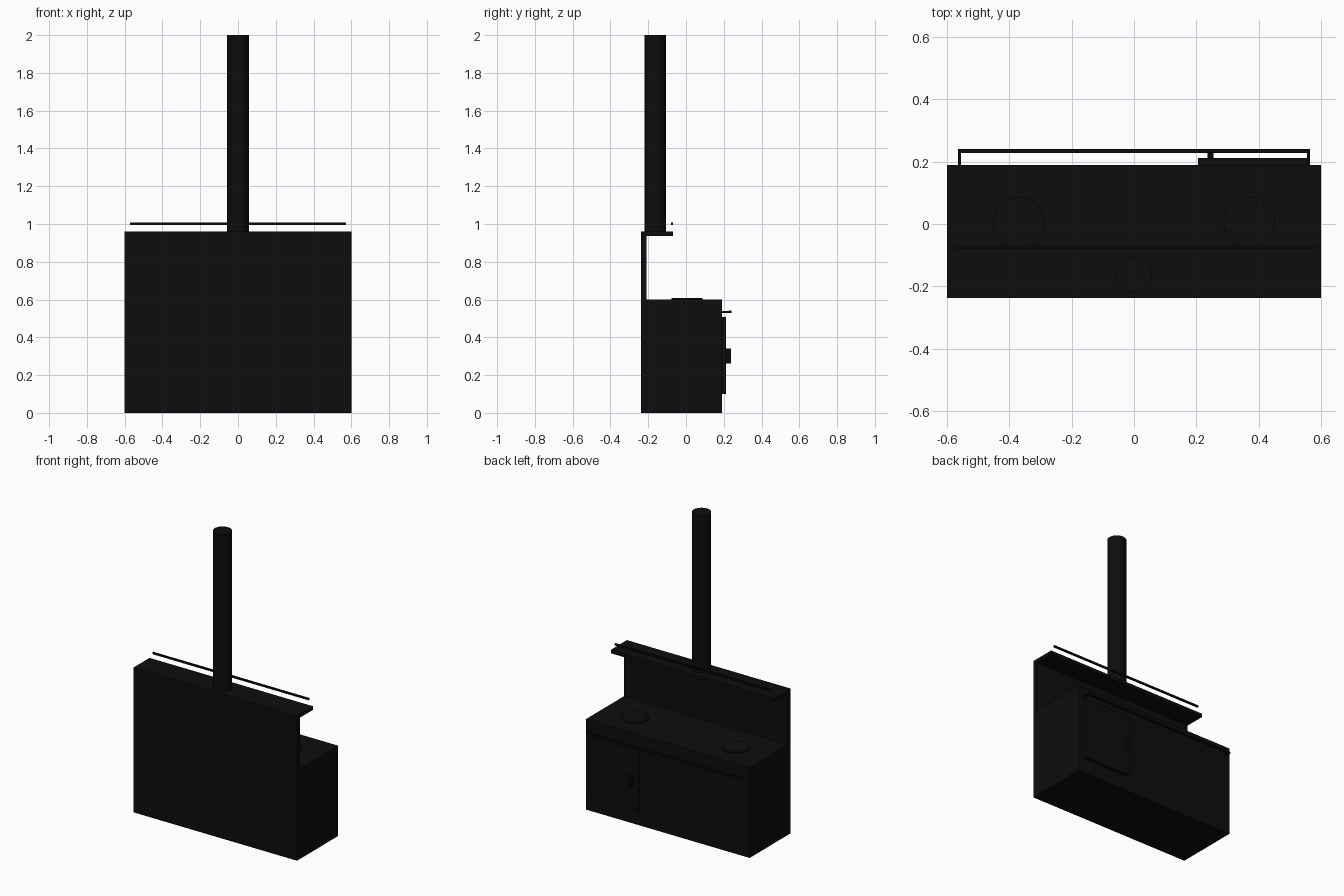
import bpy

if "Cube" in bpy.data.objects:
    bpy.data.objects.remove(bpy.data.objects["Cube"])

def material(name, v):
    m = bpy.data.materials.new(name)
    m.diffuse_color = (v, v, v, 1)
    m.use_nodes = True
    m.node_tree.nodes["Principled BSDF"].inputs["Base Color"].default_value = m.diffuse_color
    return m

IRON = material("black_iron", 0.004)
TRIM = material("dark_trim", 0.003)

def box(name, x0, x1, y0, y1, z0, z1, mat=IRON):
    bpy.ops.mesh.primitive_cube_add(size=1, location=((x0+x1)/2, (y0+y1)/2, (z0+z1)/2))
    o = bpy.context.object
    o.name = name
    o.scale = (x1-x0, y1-y0, z1-z0)
    bpy.ops.object.transform_apply(location=False, rotation=False, scale=True)
    o.data.materials.append(mat)
    return o

def cyl(name, loc, r, depth, verts=32, rot=(0, 0, 0), mat=IRON):
    bpy.ops.mesh.primitive_cylinder_add(vertices=verts, radius=r, depth=depth,
                                        location=loc, rotation=rot)
    o = bpy.context.object
    o.name = name
    o.data.materials.append(mat)
    bpy.ops.object.shade_smooth_by_angle()
    return o

# stove body, splashback and warming shelf
box("stove_body", -0.6, 0.6, -0.238, 0.19, 0, 0.6)
box("splashback", -0.6, 0.6, -0.238, -0.208, 0.6, 0.94)
box("warming_shelf", -0.6, 0.6, -0.238, -0.07, 0.937, 0.96)

# flue pipe
cyl("flue_pipe", (0, -0.163, 1.48), 0.058, 1.04)

# hot plates
for s, side in ((-1, "left"), (1, "right")):
    cyl(side + "_hot_plate", (s*0.37, 0.005, 0.602), 0.083, 0.012)

# oven door and handle
box("oven_door", 0.205, 0.56, 0.185, 0.212, 0.1, 0.508)
box("door_handle", 0.235, 0.255, 0.21, 0.238, 0.262, 0.342, TRIM)

# towel rail with end brackets
box("towel_rail", -0.565, 0.565, 0.228, 0.24, 0.529, 0.541, TRIM)
for s, side in ((-1, "left"), (1, "right")):
    box(side + "_rail_bracket", s*0.56-0.005, s*0.56+0.005, 0.185, 0.234, 0.53, 0.54, TRIM)

# thin rod above the shelf
box("shelf_rod", -0.573, 0.573, -0.08, -0.07, 0.996, 1.008, TRIM)
